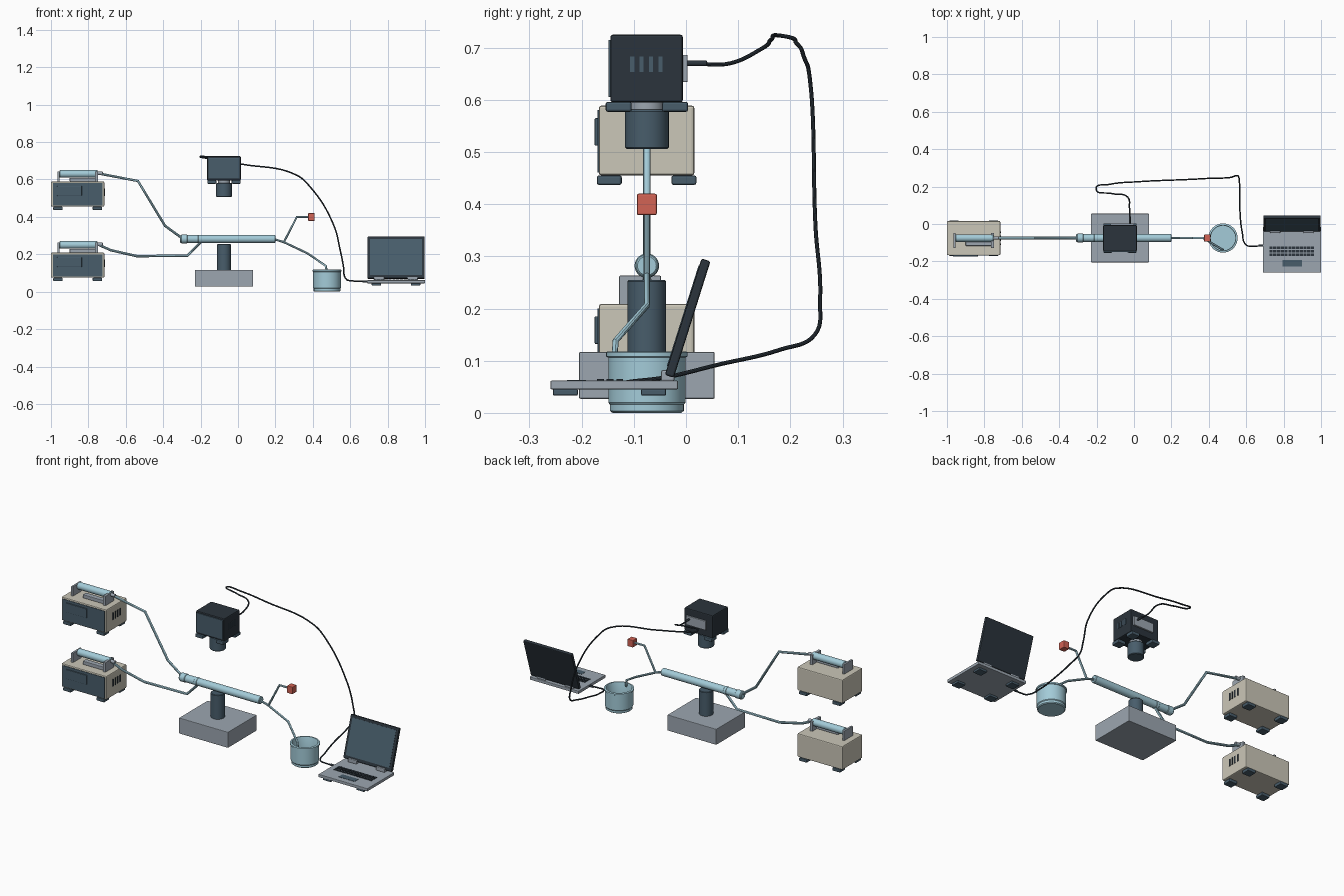
import bpy, bmesh, math
from mathutils import Vector, Matrix

if "Cube" in bpy.data.objects:
    bpy.data.objects.remove(bpy.data.objects["Cube"])


def material(name, hexcode):
    def lin(c):
        c /= 255
        return c / 12.92 if c < 0.04045 else ((c + 0.055) / 1.055) ** 2.4
    m = bpy.data.materials.new(name)
    m.diffuse_color = [lin(int(hexcode[i:i + 2], 16)) for i in (0, 2, 4)] + [1]
    m.use_nodes = True
    m.node_tree.nodes["Principled BSDF"].inputs["Base Color"].default_value = m.diffuse_color
    return m


BLUE = material("pale_blue", "A3CBD8")
STEEL = material("slate_blue", "485D6B")
DARK = material("charcoal", "2B343C")
GREY = material("cool_grey", "9CA6B0")
CREAM = material("warm_cream", "CBC7B8")
RED = material("signal_red", "D26355")


def finish(name, bm, mat, smooth=False):
    bmesh.ops.recalc_face_normals(bm, faces=bm.faces)
    me = bpy.data.meshes.new(name)
    bm.to_mesh(me)
    bm.free()
    me.materials.append(mat)
    ob = bpy.data.objects.new(name, me)
    bpy.context.collection.objects.link(ob)
    if smooth:
        bpy.ops.object.select_all(action='DESELECT')
        bpy.context.view_layer.objects.active = ob
        ob.select_set(True)
        bpy.ops.object.shade_smooth_by_angle(angle=math.radians(35))
    return ob


def box(name, x, y, z, mat, bevel=0.0):
    """Box from (min, max) ranges with optional rounded edges."""
    bm = bmesh.new()
    bmesh.ops.create_cube(bm, size=1)
    for v in bm.verts:
        v.co = [r[0] + (c + 0.5) * (r[1] - r[0]) for c, r in zip(v.co, (x, y, z))]
    if bevel:
        bmesh.ops.bevel(bm, geom=bm.edges[:], offset=bevel, segments=2,
                        profile=0.5, affect='EDGES')
    return finish(name, bm, mat)


def lathe(name, profile, origin, mat, axis='Z', segs=40):
    """Revolve (radius, height) points around an axis through origin."""
    bm = bmesh.new()
    rings = []
    for r, h in profile:
        rings.append([bm.verts.new((r * math.cos(a), r * math.sin(a), h))
                      for a in (2 * math.pi * i / segs for i in range(segs))])
    for a, b in zip(rings, rings[1:]):
        for i in range(segs):
            j = (i + 1) % segs
            bm.faces.new((a[i], a[j], b[j], b[i]))
    bm.faces.new(rings[0])
    bm.faces.new(rings[-1])
    if axis == 'X':
        bm.transform(Matrix.Rotation(math.pi / 2, 4, 'Y'))
    elif axis == 'Y':
        bm.transform(Matrix.Rotation(-math.pi / 2, 4, 'X'))
    bm.transform(Matrix.Translation(origin))
    return finish(name, bm, mat, True)


def rod(name, origin, r, length, mat, axis='Z'):
    b = min(0.003, r * 0.2)
    return lathe(name, [(r - b, 0), (r, b), (r, length - b), (r - b, length)],
                 origin, mat, axis)


def tube(name, pts, r, mat, curved=False):
    cu = bpy.data.curves.new(name, 'CURVE')
    cu.dimensions = '3D'
    cu.bevel_depth = r
    cu.bevel_resolution = 3
    cu.use_fill_caps = True
    cu.resolution_u = 8
    sp = cu.splines.new('BEZIER' if curved else 'POLY')
    if curved:
        sp.bezier_points.add(len(pts) - 1)
        for p, co in zip(sp.bezier_points, pts):
            p.co = co
            p.handle_left_type = p.handle_right_type = 'AUTO'
    else:
        sp.points.add(len(pts) - 1)
        for p, co in zip(sp.points, pts):
            p.co = (*co, 1)
    cu.materials.append(mat)
    ob = bpy.data.objects.new(name, cu)
    bpy.context.collection.objects.link(ob)
    bpy.ops.object.select_all(action='DESELECT')
    bpy.context.view_layer.objects.active = ob
    ob.select_set(True)
    bpy.ops.object.convert(target='MESH')
    bpy.ops.object.shade_smooth_by_angle(angle=math.radians(35))


Y = -0.075  # flow line depth


# Two stacked syringe pumps
def pump(label, z):
    n = label + "_pump_"
    box(n + "body", (-1.0, -0.715), (-0.167, 0.016), (z + 0.018, z + 0.152), CREAM, 0.005)
    box(n + "front_panel", (-0.99, -0.725), (-0.1695, -0.16), (z + 0.024, z + 0.143), STEEL)
    box(n + "display", (-0.967, -0.835), (-0.175, -0.167), (z + 0.075, z + 0.128), STEEL, 0.002)
    for fx in (-0.963, -0.752):
        for fy in (-0.147, -0.004):
            box(n + "foot", (fx - 0.025, fx + 0.025), (fy - 0.024, fy + 0.024),
                (z, z + 0.018), STEEL, 0.004)
    for i in range(4):
        y = -0.108 + i * 0.021
        box(n + "vent", (-0.72, -0.712), (y - 0.004, y + 0.004),
            (z + 0.075, z + 0.115), DARK)
    rod(n + "syringe", (-0.955, Y, z + 0.193), 0.02, 0.205, BLUE, 'X')
    rod(n + "nozzle", (-0.752, Y, z + 0.196), 0.009, 0.03, GREY, 'X')
    box(n + "carriage", (-0.9, -0.762), (-0.117, -0.087), (z + 0.152, z + 0.172), GREY, 0.003)
    for px, w in ((-0.96, 0.006), (-0.757, 0.008)):
        box(n + "holder", (px - w, px + w), (-0.128, -0.048), (z + 0.15, z + 0.206), GREY, 0.002)


pump("upper", 0.437)
pump("lower", 0.057)

# Reaction channel and its stand
rod("channel", (-0.31, Y, 0.282), 0.021, 0.51, BLUE, 'X')
rod("channel_inlet_collar", (-0.305, Y, 0.282), 0.0235, 0.035, BLUE, 'X')
rod("channel_middle_collar", (-0.215, Y, 0.282), 0.0225, 0.02, BLUE, 'X')
rod("stand_column", (-0.075, Y, 0.11), 0.037, 0.145, STEEL)
box("stand_base", (-0.23, 0.08), (-0.205, 0.055), (0.027, 0.117), GREY, 0.003)

# Tubing between pumps, channel, outlet and sensor
tube("upper_inlet_tube", [(-0.75, Y, 0.633), (-0.535, Y, 0.592), (-0.39, Y, 0.352),
                          (-0.3, Y, 0.287)], 0.007, BLUE)
tube("lower_inlet_tube", [(-0.75, Y, 0.253), (-0.68, Y, 0.222), (-0.54, Y, 0.19),
                          (-0.27, Y, 0.193), (-0.2, Y, 0.265)], 0.007, BLUE)
tube("outlet_tube", [(0.19, Y, 0.282), (0.245, Y, 0.265), (0.37, Y, 0.206),
                     (0.47, -0.135, 0.138), (0.475, -0.137, 0.1)], 0.006, BLUE)
tube("sensor_tube", [(0.245, Y, 0.265), (0.315, Y, 0.4), (0.385, Y, 0.4)], 0.006, BLUE)
box("sensor", (0.375, 0.41), (-0.094, -0.056), (0.379, 0.42), RED, 0.003)

# Open collecting beaker
lathe("beaker", [(0.066, 0), (0.071, 0.004), (0.071, 0.016), (0.074, 0.02), (0.074, 0.106),
                 (0.078, 0.108), (0.078, 0.116), (0.075, 0.118), (0.068, 0.118),
                 (0.066, 0.114), (0.066, 0.014)], (0.476, Y, 0), BLUE, segs=48)

# Camera looking down at the channel
box("camera_body", (-0.165, 0.015), (-0.145, -0.006), (0.595, 0.725), DARK, 0.005)
box("camera_front_panel", (-0.158, 0.008), (-0.149, -0.14), (0.605, 0.715), STEEL, 0.002)
rod("camera_lens_ring", (-0.075, Y, 0.575), 0.033, 0.025, GREY)
rod("camera_lens", (-0.075, Y, 0.506), 0.042, 0.075, STEEL)
for fx in (-0.14, -0.01):
    for fy in (-0.129, -0.021):
        box("camera_foot", (fx - 0.024, fx + 0.024), (fy - 0.025, fy + 0.025),
            (0.577, 0.596), STEEL, 0.004)
for i in range(4):
    y = -0.103 + i * 0.018
    box("camera_vent", (0.01, 0.017), (y - 0.004, y + 0.004), (0.653, 0.683), STEEL)
box("camera_port_plate", (-0.125, 0.0), (-0.008, 0.003), (0.634, 0.686), GREY, 0.002)

# Data cable from camera to laptop
rod("cable_plug", (-0.022, 0.0, 0.67), 0.0055, 0.04, DARK, 'Y')
tube("data_cable", [(-0.022, 0.01, 0.67), (-0.024, 0.085, 0.67), (-0.035, 0.145, 0.698),
                    (-0.12, 0.163, 0.715), (-0.203, 0.188, 0.722), (-0.13, 0.212, 0.708),
                    (0.02, 0.226, 0.682), (0.31, 0.239, 0.625), (0.38, 0.243, 0.567),
                    (0.51, 0.248, 0.36), (0.548, 0.257, 0.215), (0.561, 0.247, 0.15),
                    (0.565, 0.18, 0.121), (0.567, 0.06, 0.092), (0.578, -0.04, 0.068),
                    (0.6, -0.112, 0.059), (0.64, -0.118, 0.056), (0.695, -0.115, 0.055)],
     0.004, DARK, True)
rod("laptop_plug", (0.665, -0.115, 0.055), 0.006, 0.03, DARK, 'X')

# Laptop base, keys and touchpad
box("laptop_base", (0.69, 1.0), (-0.26, -0.015), (0.045, 0.062), GREY, 0.003)
for fx in (0.74, 0.95):
    for fy in (-0.231, -0.062):
        box("laptop_foot", (fx - 0.025, fx + 0.025), (fy - 0.024, fy + 0.024),
            (0.033, 0.046), STEEL, 0.003)
for row in range(3):
    for col in range(12):
        x, y = 0.724 + col * 0.0202, -0.127 - row * 0.0185
        box("laptop_key", (x, x + 0.017), (y - 0.0065, y + 0.0065), (0.06, 0.065), DARK)
box("laptop_touchpad", (0.795, 0.897), (-0.228, -0.192), (0.06, 0.0635), STEEL)

# Tilted screen, modelled upright about the hinge line
lid = [box("laptop_lid", (0.692, 0.998), (-0.009, 0.009), (0, 0.234), DARK, 0.004),
       box("laptop_screen", (0.707, 0.983), (-0.0105, -0.005), (0.018, 0.22), STEEL)]
for ob in lid:
    ob.data.transform(Matrix.Translation((0, -0.032, 0.07))
                      @ Matrix.Rotation(math.radians(-17.5), 4, 'X'))
for hx in (0.727, 0.905):
    box("laptop_hinge", (hx, hx + 0.055), (-0.048, -0.022), (0.06, 0.082), GREY, 0.004)
